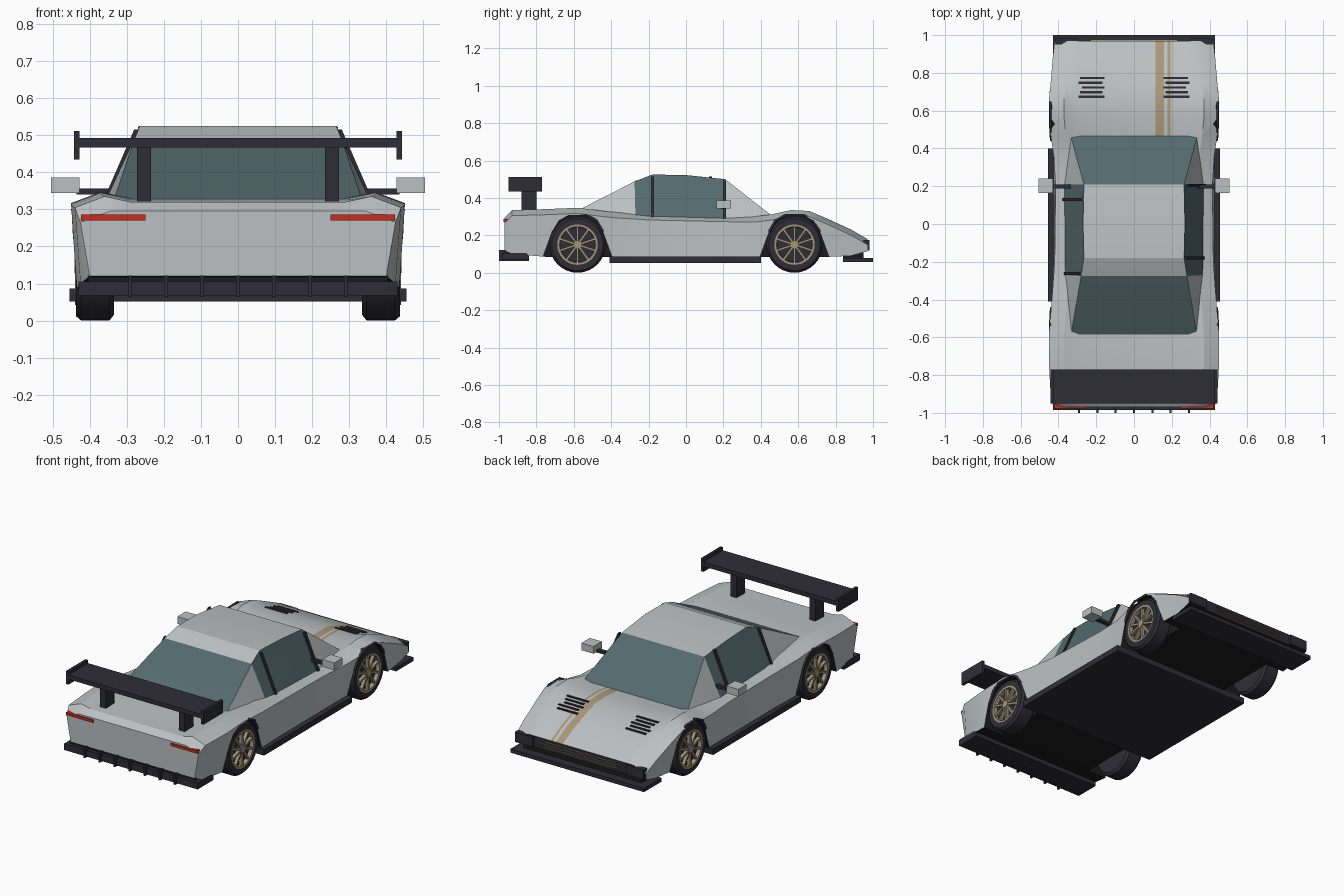
import bpy, bmesh, math
from mathutils import Matrix, Vector

cube = bpy.data.objects.get("Cube")
if cube:
    bpy.data.objects.remove(cube, do_unlink=True)


def material(name, r, g, b):
    m = bpy.data.materials.new(name)
    m.use_nodes = True
    m.diffuse_color = (r, g, b, 1)
    m.node_tree.nodes["Principled BSDF"].inputs["Base Color"].default_value = (r, g, b, 1)
    return m


SILVER = material("silver paint", 0.50, 0.53, 0.54)
TRIM = material("dark trim", 0.027, 0.027, 0.036)
BLACK = material("underside black", 0.012, 0.012, 0.013)
GLASS = material("tinted glass", 0.09, 0.145, 0.155)
GOLD = material("gold stripe", 0.40, 0.31, 0.19)
RIM = material("rim gold", 0.36, 0.30, 0.20)
RED = material("red lamp", 0.60, 0.025, 0.012)


def finish(name, bm, mats, smooth=None):
    """Turn a bmesh into a named object."""
    bmesh.ops.recalc_face_normals(bm, faces=bm.faces)
    me = bpy.data.meshes.new(name)
    bm.to_mesh(me)
    bm.free()
    for m in mats:
        me.materials.append(m)
    ob = bpy.data.objects.new(name, me)
    bpy.context.collection.objects.link(ob)
    if smooth:
        bpy.ops.object.select_all(action='DESELECT')
        ob.select_set(True)
        bpy.context.view_layer.objects.active = ob
        bpy.ops.object.shade_smooth_by_angle(angle=math.radians(smooth))
    return ob


def add_box(bm, x, y, z, turn=Matrix()):
    """Box from (low, high) ranges."""
    size = [b - a for a, b in (x, y, z)]
    mid = Vector([(a + b) / 2 for a, b in (x, y, z)])
    bmesh.ops.create_cube(bm, size=1, matrix=turn @ Matrix.Translation(mid) @ Matrix.Diagonal((*size, 1)))


def box(name, x, y, z, mat):
    bm = bmesh.new()
    add_box(bm, x, y, z)
    return finish(name, bm, [mat])


def span(s, a, b):
    return tuple(sorted((s * a, s * b)))


def loft(bm, rings, caps=True):
    rows = [[bm.verts.new(p) for p in ring] for ring in rings]
    n = len(rows[0])
    for a, b in zip(rows, rows[1:]):
        for i in range(n):
            j = (i + 1) % n
            bm.faces.new((a[i], a[j], b[j], b[i]))
    if caps:
        bm.faces.new(rows[0])
        bm.faces.new(rows[-1])


# Body shell: y, deck height, fender height, shoulder half width, sill half width, sill height
STATIONS = [
    (-.97, .295, .295, .425, .40, .12), (-.93, .32, .335, .44, .425, .10),
    (-.75, .325, .34, .45, .435, .085), (-.58, .33, .347, .45, .435, .085),
    (-.40, .31, .325, .435, .43, .085), (-.20, .30, .312, .42, .425, .085),
    (.20, .29, .303, .415, .425, .085), (.36, .29, .30, .425, .425, .085),
    (.46, .30, .312, .44, .43, .085), (.56, .307, .335, .45, .435, .085),
    (.66, .305, .33, .45, .435, .085), (.76, .275, .287, .44, .43, .085),
    (.88, .228, .232, .43, .42, .09), (.97, .18, .18, .42, .42, .115),
]
rings = []
for y, deck, fender, ws, wb, zb in STATIONS:
    half = [(wb, zb), (ws, fender - .03), (ws - .08, fender), (.29, deck)]
    rings.append([(x, y, z) for x, z in half] + [(-x, y, z) for x, z in reversed(half)])
bm = bmesh.new()
loft(bm, rings)
for x in (.115, .16, .178, .192):
    bmesh.ops.bisect_plane(bm, geom=bm.verts[:] + bm.edges[:] + bm.faces[:],
                           plane_co=(x, 0, 0), plane_no=(1, 0, 0))
bmesh.ops.recalc_face_normals(bm, faces=bm.faces)
for f in bm.faces:
    c = f.calc_center_median()
    if f.normal.z < -.5:
        f.material_index = 1
    elif f.normal.y > .8:
        f.material_index = 2
    elif f.normal.z > .3 and c.y > .46 and (.115 < c.x < .16 or .178 < c.x < .192):
        f.material_index = 3
SLOTS = [SILVER, BLACK, TRIM, GOLD]
body = finish("body_shell", bm, SLOTS, 28)

# Wheel arch cutters and dark arch lips
ARCH = [(-.19, .07), (-.135, .22), (-.10, .28), (-.05, .308), (.05, .308),
        (.10, .28), (.135, .22), (.19, .07)]
AXLES = {"rear": -.58, "front": .58}
SIDES = {"left": 1, "right": -1}
bm = bmesh.new()
for cy in AXLES.values():
    for s in SIDES.values():
        loft(bm, [[(s * x, cy + y, z) for y, z in ARCH] for x in (.31, .6)])
for f in bm.faces:
    f.material_index = 1
cutter = finish("wheel_arch_cutter", bm, SLOTS)
cutter.hide_render = True
cutter.hide_viewport = True
cutter.display_type = 'WIRE'
mod = body.modifiers.new("wheel arches", 'BOOLEAN')
mod.operation, mod.solver, mod.object = 'DIFFERENCE', 'EXACT', cutter

for axle, cy in AXLES.items():
    for side, s in SIDES.items():
        cu = bpy.data.curves.new("arch_lip", 'CURVE')
        cu.dimensions = '3D'
        cu.bevel_depth, cu.bevel_resolution = .007, 1
        sp = cu.splines.new('POLY')
        sp.points.add(len(ARCH) - 3)
        for p, (y, z) in zip(sp.points, ARCH[1:-1]):
            p.co = (s * (.432 + .05 * (z - .1)), cy + y, z, 1)
        cu.materials.append(TRIM)
        bpy.context.collection.objects.link(bpy.data.objects.new(f"{axle}_{side}_arch_lip", cu))

# Cabin: roof, pillars and glass
BASE = [(.335, .465, .30), (.37, .21, .285), (.37, -.27, .295), (.335, -.595, .325)]
TOP = [(.265, .21, .50), (.27, .0, .522), (.265, -.18, .525), (.28, -.275, .488)]
bm = bmesh.new()
left_b, left_t = ([bm.verts.new(p) for p in pts] for pts in (BASE, TOP))
right_b, right_t = ([bm.verts.new((-x, y, z)) for x, y, z in pts] for pts in (BASE, TOP))


def face(verts, index):
    bm.faces.new(verts).material_index = index


for b, t in ((left_b, left_t), (right_b, right_t)):
    face((b[0], b[1], t[0]), 0)
    face((b[1], b[2], *reversed(t)), 1)
    face((b[2], b[3], t[3]), 0)
face((left_b[0], left_t[0], right_t[0], right_b[0]), 1)
face((left_b[3], left_t[3], right_t[3], right_b[3]), 1)
for i in range(3):
    face((left_t[i], left_t[i + 1], right_t[i + 1], right_t[i]), 0)
face(left_b + right_b[::-1], 0)
finish("cabin", bm, [SILVER, GLASS], 20)

# Door pillars leaning with the side glass
for side, s in SIDES.items():
    for i, y in enumerate((-.18, .205) if s > 0 else (-.262, .13)):
        top = .515 if abs(y) < .2 else .492
        bm = bmesh.new()
        xt = .37 - .10 * (top - .29) / .23
        loft(bm, [[(s * (x + dx), y + dy, z) for dx, dy in
                   ((-.006, -.008), (.006, -.008), (.006, .008), (-.006, .008))]
                  for x, z in ((.372, .29), (xt + .002, top))])
        finish(f"{side}_window_pillar_{i + 1}", bm, [TRIM])

# Wheels: turned tyre, rim ring and ten spokes
TYRE = [(.335, .07), (.335, .135), (.347, .15), (.423, .15), (.437, .138),
        (.437, .108), (.415, .102), (.415, .0)]
RING = [(.417, .108), (.439, .108), (.439, .096), (.417, .094)]


def lathe(bm, profile, s, cy, closed):
    n = 32
    pts = [[(s * x, cy + r * math.cos(a), .15 + r * math.sin(a)) for x, r in profile]
           for a in (2 * math.pi * k / n for k in range(n + 1))]
    rows = [[bm.verts.new(p) for p in ring] for ring in pts]
    last = len(profile) if closed else len(profile) - 1
    for a, b in zip(rows, rows[1:]):
        for i in range(last):
            j = (i + 1) % len(profile)
            bm.faces.new((a[i], a[j], b[j], b[i]))
    bmesh.ops.remove_doubles(bm, verts=bm.verts, dist=1e-5)


for axle, cy in AXLES.items():
    for side, s in SIDES.items():
        bm = bmesh.new()
        lathe(bm, [(.335, 0)] + TYRE, s, cy, False)
        finish(f"{axle}_{side}_tyre", bm, [TRIM], 30)
        bm = bmesh.new()
        lathe(bm, RING, s, cy, True)
        hub = Matrix.Translation((0, cy, .15))
        for k in range(10):
            add_box(bm, span(s, .418, .436), (-.006, .006), (.015, .098),
                    hub @ Matrix.Rotation(k * math.pi / 5, 4, 'X'))
        bmesh.ops.create_cone(bm, cap_ends=True, segments=16, radius1=.022, radius2=.022, depth=.03,
                              matrix=Matrix.Translation((s * .426, cy, .15)) @ Matrix.Rotation(math.pi / 2, 4, 'Y'))
        finish(f"{axle}_{side}_rim", bm, [RIM])

# Floor, splitter and diffuser
box("floor_and_side_skirts", (-.455, .455), (-.41, .40), (.052, .086), TRIM)
box("front_splitter", (-.43, .43), (.84, 1), (.058, .08), TRIM)
box("splitter_mount", (-.38, .38), (.84, .95), (.075, .12), BLACK)
box("diffuser", (-.43, .43), (-.985, -.84), (.068, .105), TRIM)
box("rear_valance", (-.405, .405), (-.965, -.84), (.10, .122), BLACK)
for i in range(7):
    x = (i - 3) * .097
    box(f"diffuser_fin_{i + 1}", (x - .005, x + .005), (-1, -.84), (.064, .122), TRIM)

# Rear wing
box("wing_board", (-.43, .43), (-.95, -.77), (.467, .492), TRIM)
for side, s in SIDES.items():
    box(f"{side}_wing_endplate", span(s, .427, .443), (-.95, -.77), (.435, .511), TRIM)
    box(f"{side}_wing_strut", span(s, .235, .273), (-.88, -.80), (.31, .47), TRIM)
    box(f"{side}_tail_lamp", span(s, .25, .423), (-.976, -.94), (.27, .286), RED)
    # Mirrors, nose intakes and bonnet louvres
    box(f"{side}_mirror", span(s, .428, .505), (.163, .24), (.344, .386), SILVER)
    box(f"{side}_mirror_arm", span(s, .33, .435), (.188, .21), (.34, .356), TRIM)
    box(f"{side}_nose_intake", span(s, .30, .415), (.95, .982), (.118, .176), TRIM)
    bm = bmesh.new()
    for k in range(5):
        y = .673 + k * .025
        z = .305 - .3 * (y - .66) if y < .76 else .275 - .39 * (y - .76)
        inner = .155 + (.012 if k % 2 else 0)
        add_box(bm, span(s, inner, .295 - .01 * (k % 3)), (y - .006, y + .006), (z - .006, z + .005))
    finish(f"{side}_bonnet_louvres", bm, [TRIM])

# Gold bars across the nose grille
for i in range(3):
    z = .132 + i * .015
    box(f"grille_bar_{i + 1}", (-.23, .23), (.96, .976), (z, z + .003), GOLD)
